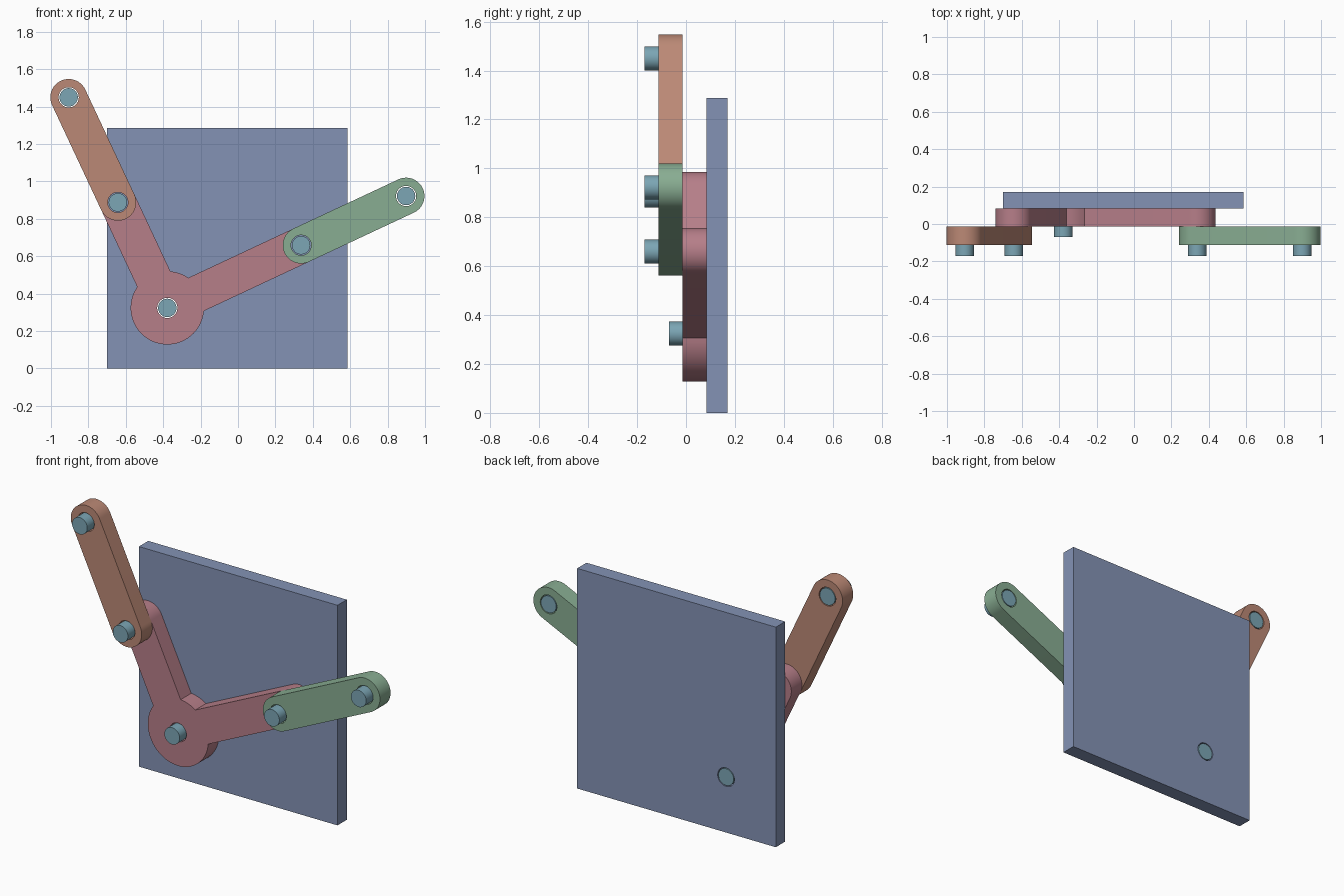
import bpy, bmesh
from math import sin, cos, pi, radians, asin
from mathutils import Vector

if "Cube" in bpy.data.objects:
    bpy.data.objects.remove(bpy.data.objects["Cube"])

R, HUB, PIN, HOLE = 0.098, 0.196, 0.049, 0.054
PIVOT = Vector((-0.378, 0.324))
A_RIGHT, A_LEFT = radians(25.1), radians(115.1)
# y levels, front to back
Y_PIN, Y_HUBPIN, Y_LINK, Y_CRANK, Y_PLATE, Y_BACK = -0.17, -0.07, -0.112, -0.014, 0.084, 0.17


def material(name, rgb):
    m = bpy.data.materials.new(name)
    m.diffuse_color = (*rgb, 1)
    m.use_nodes = True
    m.node_tree.nodes["Principled BSDF"].inputs["Base Color"].default_value = m.diffuse_color
    return m


BLUE = material("slate_blue", (0.23, 0.29, 0.46))
ROSE = material("rose", (0.47, 0.21, 0.25))
CLAY = material("clay", (0.50, 0.25, 0.18))
GREEN = material("green", (0.25, 0.42, 0.29))
TEAL = material("teal", (0.20, 0.38, 0.46))


def polar(c, a, d):
    return Vector((c[0] + d * cos(a), c[1] + d * sin(a)))


def arc(c, r, a0, a1):
    n = max(4, round(abs(a1 - a0) / (2 * pi) * 64))
    return [polar(c, a0 + (a1 - a0) * i / n, r) for i in range(n + 1)]


def circle(c, r):
    return arc(c, r, 0, 2 * pi)[:-1]


def slab(name, loops, y0, y1, mat):
    """Extrude closed front-view loops (inner loops become holes) from y0 to y1."""
    cu = bpy.data.curves.new(name, 'CURVE')
    cu.dimensions, cu.fill_mode, cu.extrude = '2D', 'BOTH', (y1 - y0) / 2
    for pts in loops:
        sp = cu.splines.new('POLY')
        sp.points.add(len(pts) - 1)
        for p, v in zip(sp.points, pts):
            p.co = (v[0], v[1], 0, 1)
        sp.use_cyclic_u = True
    tmp = bpy.data.objects.new(name + "_curve", cu)
    bpy.context.collection.objects.link(tmp)
    dg = bpy.context.evaluated_depsgraph_get()
    me = bpy.data.meshes.new_from_object(tmp.evaluated_get(dg))
    bpy.data.objects.remove(tmp)
    bm = bmesh.new()
    bm.from_mesh(me)
    bmesh.ops.remove_doubles(bm, verts=bm.verts, dist=1e-5)
    for v in bm.verts:
        v.co = (v.co.x, (y0 + y1) / 2 - v.co.z, v.co.y)
    bmesh.ops.recalc_face_normals(bm, faces=bm.faces)
    bm.to_mesh(me)
    bm.free()
    me.materials.clear()
    me.materials.append(mat)
    me.name = name
    ob = bpy.data.objects.new(name, me)
    bpy.context.collection.objects.link(ob)
    bpy.ops.object.select_all(action='DESELECT')
    ob.select_set(True)
    bpy.context.view_layer.objects.active = ob
    bpy.ops.object.shade_smooth_by_angle(angle=radians(30))
    return ob


# Joint positions along the two arm directions
joint_l, end_l = polar(PIVOT, A_LEFT, 0.623), polar(PIVOT, A_LEFT, 1.243)
joint_r, end_r = polar(PIVOT, A_RIGHT, 0.790), polar(PIVOT, A_RIGHT, 1.410)

# Back plate
plate = [(-0.70, 0), (0.585, 0), (0.585, 1.287), (-0.70, 1.287)]
slab("back_plate", [plate, circle(PIVOT, HOLE)], Y_PLATE, Y_BACK, BLUE)

# Bell crank: round hub with two arms at a right angle
k = asin(R / HUB)
crank = (arc(joint_r, R, A_RIGHT - pi / 2, A_RIGHT + pi / 2)
         + arc(PIVOT, HUB, A_RIGHT + k, A_LEFT - k)
         + arc(joint_l, R, A_LEFT - pi / 2, A_LEFT + pi / 2)
         + arc(PIVOT, HUB, A_LEFT + k, A_RIGHT - k + 2 * pi))
slab("bell_crank", [crank] + [circle(c, HOLE) for c in (PIVOT, joint_l, joint_r)],
     Y_CRANK, Y_PLATE, ROSE)

# Links in front of the crank
for name, p, q, a, mat in (("left_link", joint_l, end_l, A_LEFT, CLAY),
                           ("right_link", joint_r, end_r, A_RIGHT, GREEN)):
    outline = arc(q, R, a - pi / 2, a + pi / 2) + arc(p, R, a + pi / 2, a + 3 * pi / 2)
    slab(name, [outline, circle(p, HOLE), circle(q, HOLE)], Y_LINK, Y_CRANK, mat)

# Pins
for name, c, y0, y1 in (("pivot_pin", PIVOT, Y_HUBPIN, Y_BACK),
                        ("left_joint_pin", joint_l, Y_PIN, Y_PLATE),
                        ("right_joint_pin", joint_r, Y_PIN, Y_PLATE),
                        ("left_end_pin", end_l, Y_PIN, Y_CRANK),
                        ("right_end_pin", end_r, Y_PIN, Y_CRANK)):
    slab(name, [circle(c, PIN)], y0, y1, TEAL)
